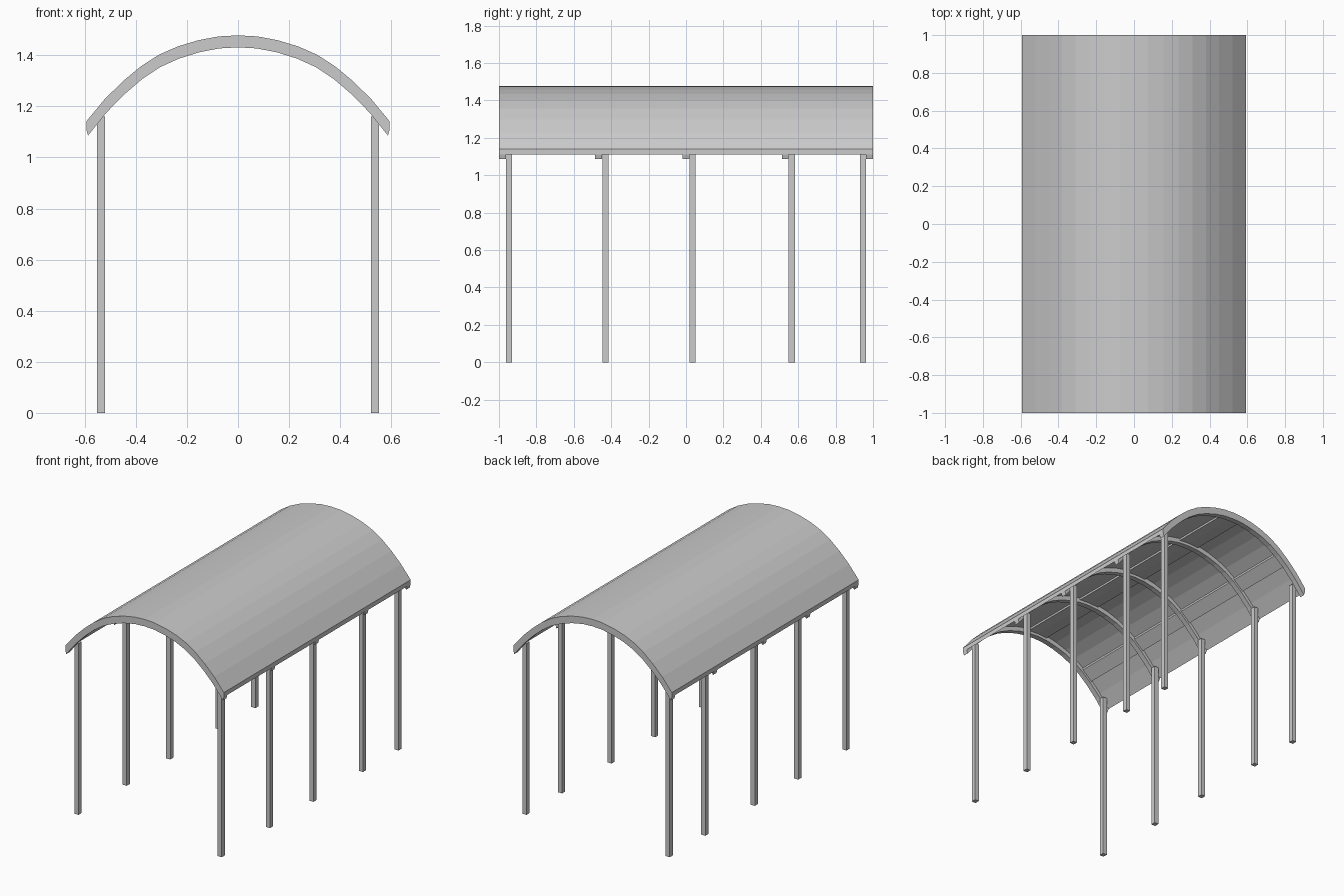
import bpy, bmesh

if "Cube" in bpy.data.objects:
    bpy.data.objects.remove(bpy.data.objects["Cube"])

# Half of the roof's upper outline, ridge to eave
HALF = [(0, 1.478), (0.075, 1.474), (0.155, 1.459), (0.235, 1.435), (0.31, 1.402),
        (0.38, 1.357), (0.45, 1.299), (0.522, 1.228), (0.594, 1.141)]
ARCH = [(-x, z) for x, z in reversed(HALF[1:])] + HALF


def make_object(name, bm):
    bmesh.ops.recalc_face_normals(bm, faces=bm.faces)
    mesh = bpy.data.meshes.new(name)
    bm.to_mesh(mesh)
    bm.free()
    bpy.context.collection.objects.link(bpy.data.objects.new(name, mesh))


def lower(points, ridge, eave, inset=0.0):
    """Drop an outline by a depth that grows from ridge to eave."""
    out = []
    for x, z in points:
        t = (x / 0.594) ** 2
        out.append((x * (1 - inset), z - ridge - (eave - ridge) * t))
    return out


def arch_band(name, top, bottom, y0, y1):
    """Solid strip between two outlines, running from y0 to y1."""
    bm = bmesh.new()
    rings = [[bm.verts.new((x, y, z)) for x, z in line]
             for line, y in ((top, y0), (top, y1), (bottom, y1), (bottom, y0))]
    for k in range(4):
        a, b = rings[k], rings[(k + 1) % 4]
        for i in range(len(a) - 1):
            bm.faces.new((a[i], a[i + 1], b[i + 1], b[i]))
    for i in (0, -1):
        bm.faces.new([r[i] for r in rings])
    make_object(name, bm)


def box(name, x0, x1, y0, y1, z0, z1):
    bm = bmesh.new()
    bmesh.ops.create_cube(bm, size=1)
    for v in bm.verts:
        v.co = (x1 if v.co.x > 0 else x0, y1 if v.co.y > 0 else y0, z1 if v.co.z > 0 else z0)
    make_object(name, bm)


# Curved roof sheet
under = lower(ARCH, 0.015, 0.03)
arch_band("roof_sheet", ARCH, under, -1, 1)

# Arched ribs under the sheet
rib_bottom = lower(ARCH, 0.047, 0.055, 0.012)
for i, y in enumerate((-1.0, -0.486, -0.018, 0.512, 0.963)):
    arch_band(f"rib_{i + 1}", under, rib_bottom, y, y + 0.037)

# Lengthwise purlins: ridge and one on each side
purlin_bottom = lower(ARCH, 0.028, 0.044)
mid = len(ARCH) // 2
for name, a, b in (("ridge", mid - 1, mid + 1), ("left", mid - 6, mid - 5), ("right", mid + 5, mid + 6)):
    arch_band(f"{name}_purlin", under[a:b + 1], purlin_bottom[a:b + 1], -0.999, 0.999)

# Posts standing beside each rib
for i, y in enumerate((-0.963, -0.447, 0.019, 0.549, 0.93)):
    for side, x in (("left", -0.552), ("right", 0.521)):
        box(f"{side}_post_{i + 1}", x, x + 0.031, y, y + 0.033, 0, 1.16)
